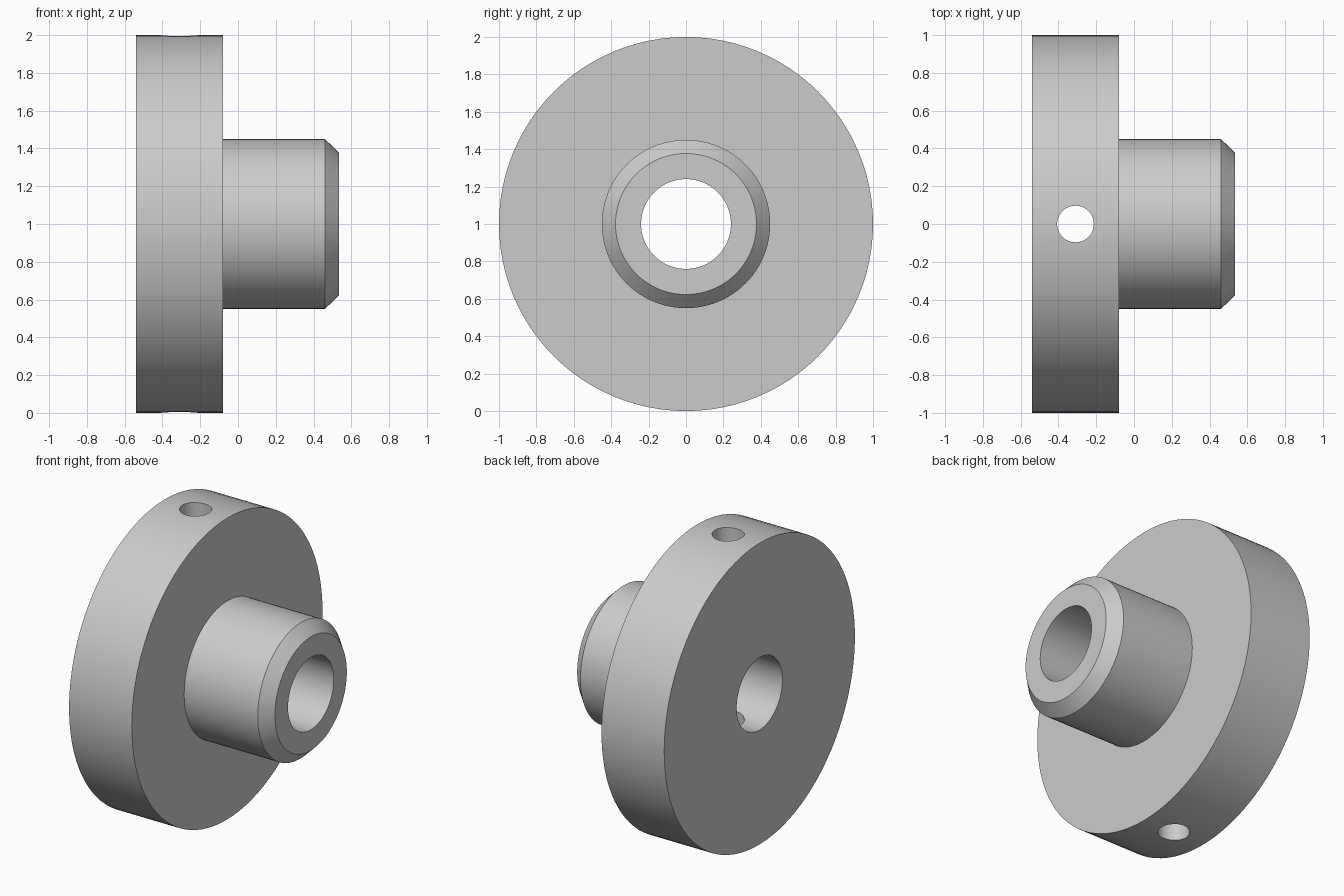
import bpy, bmesh, math
from mathutils import Matrix, Vector

SEGMENTS = 96
AXIS_Z = 1.0
HOLE_X = -0.31

default_cube = bpy.data.objects.get("Cube")
if default_cube:
    bpy.data.objects.remove(default_cube, do_unlink=True)

# Plain grey metal
grey = bpy.data.materials.new("grey_metal")
grey.use_nodes = True
colour = (0.6, 0.6, 0.6, 1.0)
grey.diffuse_color = colour
grey.node_tree.nodes["Principled BSDF"].inputs["Base Color"].default_value = colour


def make_object(name, bm):
    bmesh.ops.recalc_face_normals(bm, faces=bm.faces)
    mesh = bpy.data.meshes.new(name)
    bm.to_mesh(mesh)
    bm.free()
    mesh.materials.append(grey)
    obj = bpy.data.objects.new(name, mesh)
    bpy.context.collection.objects.link(obj)
    return obj


def revolve(name, profile):
    """Turn a closed (x, radius) profile around the horizontal axis."""
    bm = bmesh.new()
    rings = []
    for i in range(SEGMENTS):
        a = math.tau * i / SEGMENTS
        rings.append([bm.verts.new((x, r * math.sin(a), AXIS_Z + r * math.cos(a)))
                      for x, r in profile])
    n = len(profile)
    for i in range(SEGMENTS):
        here, after = rings[i], rings[(i + 1) % SEGMENTS]
        for j in range(n):
            k = (j + 1) % n
            bm.faces.new((here[j], here[k], after[k], after[j]))
    return make_object(name, bm)


# Flange, chamfered hub and central bore as one turned part
hub = revolve("flanged_hub", [
    (-0.54, 0.24), (-0.54, 1.0), (-0.08, 1.0), (-0.08, 0.45),
    (0.46, 0.45), (0.535, 0.377), (0.535, 0.24)])

# Vertical screw hole through both sides of the flange
bm = bmesh.new()
bmesh.ops.create_cone(bm, cap_ends=True, segments=48, radius1=0.097, radius2=0.097,
                      depth=2.4, matrix=Matrix.Translation(Vector((HOLE_X, 0, AXIS_Z))))
cutter = make_object("screw_hole_cutter", bm)
cutter.hide_render = True

cut = hub.modifiers.new("screw_hole", 'BOOLEAN')
cut.operation = 'DIFFERENCE'
cut.solver = 'EXACT'
cut.object = cutter

bpy.ops.object.select_all(action='DESELECT')
hub.select_set(True)
bpy.context.view_layer.objects.active = hub
bpy.ops.object.modifier_apply(modifier=cut.name)
bpy.data.objects.remove(cutter, do_unlink=True)

# Smooth round walls, crisp edges
bpy.ops.object.shade_smooth_by_angle(angle=math.radians(30))
